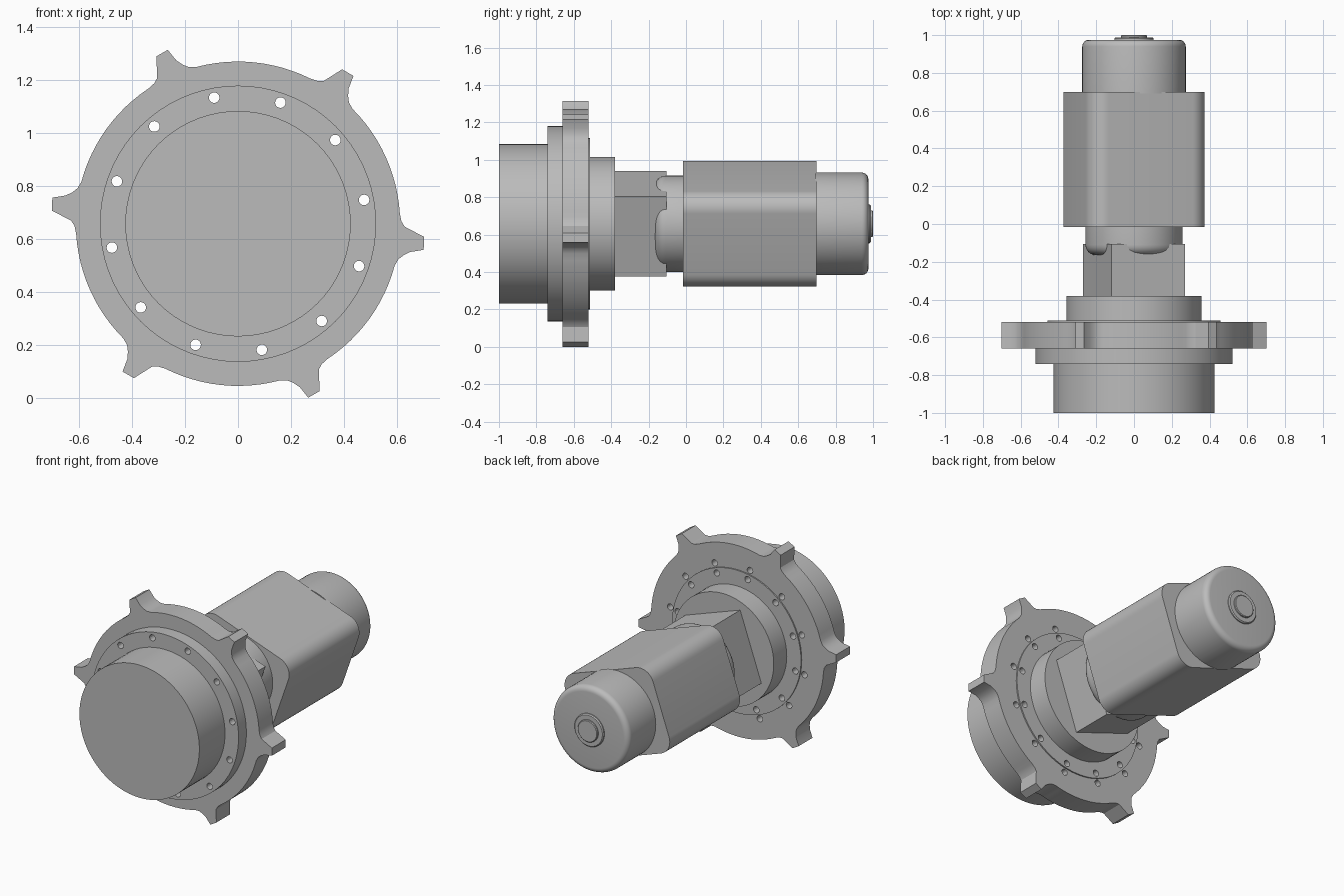
import bpy, bmesh
from math import sin, cos, pi, radians
from mathutils import Matrix, Vector

cube = bpy.data.objects.get("Cube")
if cube:
    bpy.data.objects.remove(cube, do_unlink=True)

AXIS_Z = 0.658                 # height of the main axis
TILT = radians(-19.3)          # roll of the gearbox and motor about the axis
SEG = 72

grey = bpy.data.materials.new("light grey metal")
grey.use_nodes = True
grey.diffuse_color = (0.5, 0.5, 0.5, 1)
grey.node_tree.nodes["Principled BSDF"].inputs["Base Color"].default_value = (0.5, 0.5, 0.5, 1)


def finish(name, bm, smooth=True):
    bmesh.ops.recalc_face_normals(bm, faces=bm.faces)
    mesh = bpy.data.meshes.new(name)
    bm.to_mesh(mesh)
    bm.free()
    mesh.materials.append(grey)
    obj = bpy.data.objects.new(name, mesh)
    bpy.context.collection.objects.link(obj)
    obj.location.z = AXIS_Z
    if smooth:
        shade(obj)
    return obj


def shade(obj):
    bpy.ops.object.select_all(action='DESELECT')
    obj.select_set(True)
    bpy.context.view_layer.objects.active = obj
    bpy.ops.object.shade_smooth_by_angle(angle=radians(30))


def add_prism(bm, outline, y0, y1):
    """Extrude an (x, z) outline along y."""
    face = bm.faces.new([bm.verts.new((x, y0, z)) for x, z in outline])
    geom = bmesh.ops.extrude_face_region(bm, geom=[face], use_keep_orig=True)["geom"]
    moved = [v for v in geom if isinstance(v, bmesh.types.BMVert)]
    bmesh.ops.translate(bm, verts=moved, vec=(0, y1 - y0, 0))


def prism(name, outline, y0, y1):
    bm = bmesh.new()
    add_prism(bm, outline, y0, y1)
    return finish(name, bm)


def circle(radius, cx=0, cz=0, n=SEG):
    return [(cx + radius * cos(2 * pi * i / n), cz + radius * sin(2 * pi * i / n))
            for i in range(n)]


def lathe(name, profile):
    """Spin (radius, y) points around the y axis, closing both ends."""
    bm = bmesh.new()
    rings = [[bm.verts.new((x, y, z)) for x, z in circle(r)] for r, y in profile]
    for a, b in zip(rings, rings[1:]):
        for i in range(SEG):
            j = (i + 1) % SEG
            bm.faces.new((a[i], a[j], b[j], b[i]))
    bm.faces.new(rings[0])
    bm.faces.new(rings[-1])
    return finish(name, bm)


def fillet(radius, y_end, size, direction, steps=6):
    """Rounded rim from the side wall to the end face at y_end."""
    return [(radius - size * (1 - cos(t)), y_end - direction * size * (1 - sin(t)))
            for t in (pi / 2 * i / steps for i in range(steps + 1))]


def rolled(points):
    return [(x * cos(TILT) - z * sin(TILT), x * sin(TILT) + z * cos(TILT))
            for x, z in points]


def drill(targets, ring_radius, y0, y1):
    """Cut twelve equally spaced bolt holes."""
    bm = bmesh.new()
    for k in range(12):
        a = radians(10.7 + 30 * k)
        add_prism(bm, circle(0.02, ring_radius * cos(a), ring_radius * sin(a), 20), y0, y1)
    cutter = finish("bolt_hole_cutter", bm, False)
    cutter.hide_render = True
    for obj in targets:
        bpy.context.view_layer.objects.active = obj
        mod = obj.modifiers.new("bolt_holes", 'BOOLEAN')
        mod.object = cutter
        mod.operation = 'DIFFERENCE'
        mod.solver = 'EXACT'
        bpy.ops.object.modifier_apply(modifier=mod.name)
        shade(obj)
    bpy.data.objects.remove(cutter, do_unlink=True)


# Toothed ring: six lugs, joined by plain arcs
lug = [(-15, 0.613), (-12.5, 0.621), (-10.8, 0.637), (-9.3, 0.66), (-8, 0.709),
       (-4, 0.704), (-1, 0.63), (0.8, 0.618), (3.5, 0.613)]
outline = []
for k in range(6):
    points = lug + [(3.5 + 41.5 * i / 12, 0.613) for i in range(1, 12)]
    for deg, r in points:
        a = radians(deg - 1 + 1 + 60 * k)
        outline.append((r * cos(a), r * sin(a)))
lug_ring = prism("lug_ring", outline, -0.66, -0.52)

# Output drum, flange and rear steps
drum = prism("output_drum", circle(0.426), -1.0, -0.74)
flange = prism("bolt_flange", circle(0.522), -0.74, -0.66)
rear_plate = prism("rear_plate", circle(0.458), -0.52, -0.512)
rear_collar = prism("rear_collar", circle(0.357), -0.512, -0.38)
drill([flange, lug_ring], 0.485, -0.8, -0.4)
drill([rear_plate, lug_ring], 0.425, -0.6, -0.4)

# Gearbox block
w, h = 0.2055, 0.2275
prism("gearbox_block", rolled([(-w, -h), (w, -h), (w, h), (-w, h)]), -0.38, -0.105)

# Motor front housing with a rounded rim
lathe("motor_front", fillet(0.257, -0.165, 0.055, -1)[::-1] + [(0.257, 0.0)])

# Motor body with rounded corners
a, b, r = 0.235, 0.172, 0.095
corners = []
for q, (sx, sz) in enumerate([(1, 1), (-1, 1), (-1, -1), (1, -1)]):
    for i in range(11):
        t = pi / 2 * (q + i / 10)
        corners.append((sx * a + r * cos(t), sz * b + r * sin(t)))
prism("motor_body", rolled(corners), -0.015, 0.698)

# Motor rear cap and bearing boss
lathe("motor_cap", [(0.274, 0.69)] + fillet(0.274, 0.975, 0.035, 1)[::-1][::-1])
lathe("bearing_boss", [(0.104, 0.97), (0.104, 0.982), (0.098, 0.988), (0.072, 0.988)])
lathe("shaft_end", [(0.07, 0.98), (0.07, 0.996), (0.066, 1.0)])
